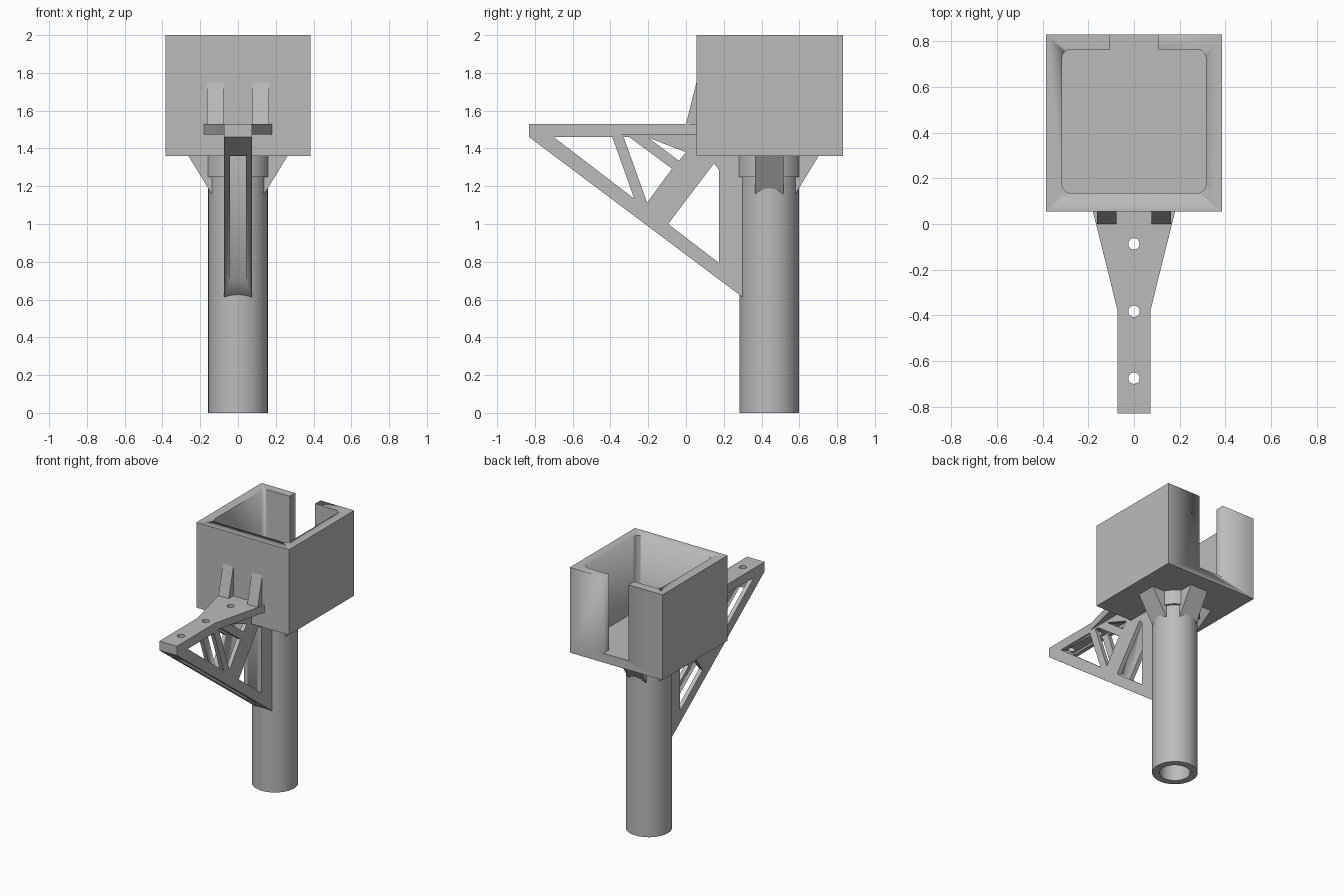
import bpy, bmesh
from math import sin, cos, pi, radians
from mathutils import Matrix, Vector

cube = bpy.data.objects.get("Cube")
if cube:
    bpy.data.objects.remove(cube, do_unlink=True)

grey = bpy.data.materials.new("plain grey")
grey.use_nodes = True
colour = (0.5, 0.5, 0.5, 1)
grey.diffuse_color = colour
grey.node_tree.nodes["Principled BSDF"].inputs["Base Color"].default_value = colour

# Local x, y, z of a profile mapped to world directions
UP = Matrix.Identity(3)
ALONG_X = Matrix(((0, 0, 1), (1, 0, 0), (0, 1, 0)))


def arc(cx, cy, r, start=0, sweep=2 * pi, n=48):
    full = sweep > 6
    steps = n if full else n + 1
    return [(cx + r * cos(start + sweep * i / n), cy + r * sin(start + sweep * i / n))
            for i in range(steps)]


def prism(name, loops, lo, hi, frame=UP, offset=(0, 0, 0)):
    """Extrude closed loops (outline first, then holes) from lo to hi."""
    curve = bpy.data.curves.new(name + " profile", 'CURVE')
    curve.dimensions = '2D'
    curve.fill_mode = 'BOTH'
    curve.extrude = (hi - lo) / 2
    for loop in loops:
        spline = curve.splines.new('POLY')
        spline.points.add(len(loop) - 1)
        for point, (x, y) in zip(spline.points, loop):
            point.co = (x, y, 0, 1)
        spline.use_cyclic_u = True
    temp = bpy.data.objects.new(name + " profile", curve)
    bpy.context.collection.objects.link(temp)
    graph = bpy.context.evaluated_depsgraph_get()
    mesh = bpy.data.meshes.new_from_object(temp.evaluated_get(graph))
    bpy.data.objects.remove(temp, do_unlink=True)
    bpy.data.curves.remove(curve)

    bm = bmesh.new()
    bm.from_mesh(mesh)
    bmesh.ops.remove_doubles(bm, verts=bm.verts, dist=0.0001)
    for v in bm.verts:
        v.co = frame @ (v.co + Vector((0, 0, (lo + hi) / 2))) + Vector(offset)
    bmesh.ops.recalc_face_normals(bm, faces=bm.faces)
    bmesh.ops.dissolve_limit(bm, angle_limit=0.01, verts=bm.verts, edges=bm.edges)
    for f in bm.faces:
        f.smooth = True
    bm.to_mesh(mesh)
    bm.free()
    mesh.set_sharp_from_angle(angle=radians(30))
    mesh.materials.clear()
    mesh.materials.append(grey)
    mesh.name = name
    obj = bpy.data.objects.new(name, mesh)
    bpy.context.collection.objects.link(obj)
    return obj


def rect(x0, x1, y0, y1):
    return [(x0, y0), (x1, y0), (x1, y1), (x0, y1)]


def cut(obj, cutter):
    mod = obj.modifiers.new("cut", 'BOOLEAN')
    mod.operation = 'DIFFERENCE'
    mod.solver = 'EXACT'
    mod.object = cutter
    cutter.hide_render = True
    cutter.hide_viewport = True


# Open-topped box with a rounded cavity and a slot through the back wall
box = prism("box", [rect(-0.385, 0.385, 0.055, 0.83)], 1.36, 2.0)
half, radius, mid = 0.315, 0.04, 0.45
inner = half - radius
outline = []
for k, (sx, sy) in enumerate([(-1, -1), (1, -1), (1, 1)]):
    outline += arc(sx * inner, mid + sy * inner, radius, pi + k * pi / 2, pi / 2, 6)
outline += [(0.105, mid + half), (0.105, 0.9), (-0.105, 0.9), (-0.105, mid + half)]
outline += arc(-inner, mid + inner, radius, pi / 2, pi / 2, 6)
cut(box, prism("cavity_cutter", [outline], 1.43, 2.1))

# Hollow post and the collar beneath the box
POST_Y = 0.44
prism("post", [arc(0, POST_Y, 0.158), arc(0, POST_Y, 0.106)], 0, 1.36)
prism("collar", [arc(0, POST_Y, 0.175), arc(0, POST_Y, 0.13)], 1.25, 1.36)

# Gussets on the left, back and right of the post
gusset = [(0.262, 1.36), (0.12, 1.127), (0.12, 1.36)]
for name, turn in (("left", -pi / 2), ("back", 0), ("right", pi / 2)):
    frame = Matrix.Rotation(turn, 3, 'Z') @ ALONG_X
    prism(name + "_gusset", [gusset], -0.075, 0.075, frame, (0, POST_Y, 0))

# Triangular truss arm, hollowed down the middle
truss = [
    [(-0.83, 1.475), (-0.83, 1.46), (0.31, 0.605), (0.31, 1.36), (0.055, 1.36), (0.055, 1.475)],
    [(-0.70, 1.46), (-0.39, 1.46), (-0.274, 1.134)],
    [(-0.33, 1.46), (-0.30, 1.46), (-0.074, 1.293), (-0.206, 1.113)],
    [(-0.20, 1.457), (0, 1.38), (-0.037, 1.335)],
    [(0.148, 1.32), (0.174, 1.288), (0.174, 0.795), (-0.095, 1.0)],
]
arm = prism("truss_arm", truss, -0.073, 0.073, ALONG_X)
cut(arm, prism("arm_slot_cutter", [rect(-0.042, 0.042, -0.70, 0.175)], 0.3, 1.48))

# Flared top plate with three screw holes
plate = [(-0.073, -0.83), (0.073, -0.83), (0.073, -0.375), (0.18, 0.055),
         (-0.18, 0.055), (-0.073, -0.375)]
holes = [arc(0, y, 0.025, n=24) for y in (-0.675, -0.382, -0.087)]
prism("top_plate", [plate] + holes, 1.475, 1.53)

# Pair of ribs bracing the plate against the box
rib = [(0, 1.53), (0.055, 1.53), (0.055, 1.75)]
for name, x in (("left", 0.12), ("right", -0.12)):
    prism(name + "_rib", [rib], x - 0.043, x + 0.043, ALONG_X)
